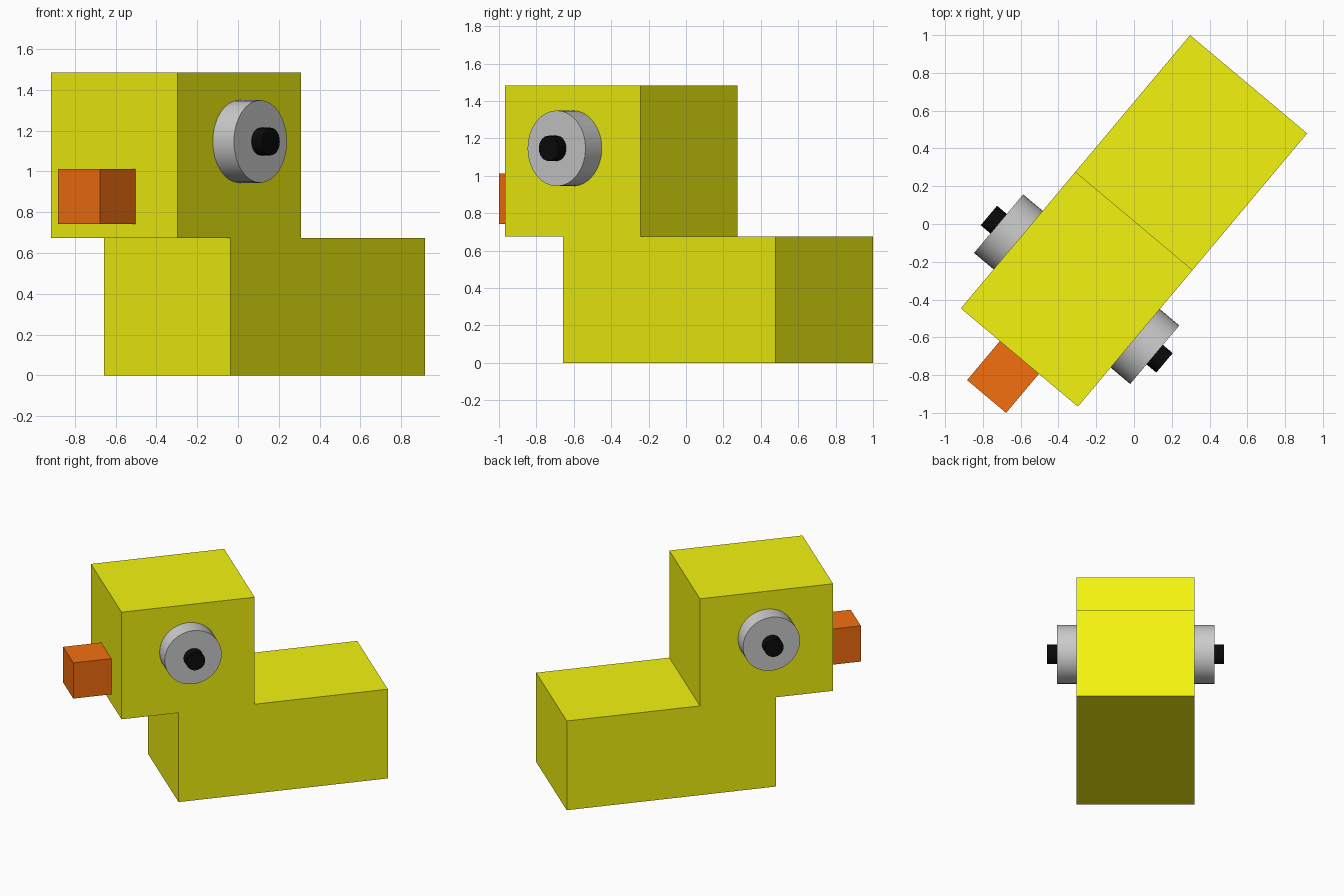
import bpy
import bmesh
import math
from mathutils import Matrix, Vector

if "Cube" in bpy.data.objects:
    bpy.data.objects.remove(bpy.data.objects["Cube"])

U = 0.06744  # one modelling unit; the toy sits on a whole-unit grid
# The toy is turned 40 degrees about z
PLACE = (Matrix.Translation((0, 0.0165, 0))
         @ Matrix.Rotation(math.radians(-40), 4, 'Z')
         @ Matrix.Scale(U, 4))


def material(name, rgb):
    mat = bpy.data.materials.new(name)
    mat.diffuse_color = (*rgb, 1)
    mat.use_nodes = True
    mat.node_tree.nodes["Principled BSDF"].inputs["Base Color"].default_value = mat.diffuse_color
    return mat


def finish(name, bm, mat=None, smooth=False):
    bm.transform(PLACE)
    bmesh.ops.recalc_face_normals(bm, faces=bm.faces)
    mesh = bpy.data.meshes.new(name)
    bm.to_mesh(mesh)
    bm.free()
    obj = bpy.data.objects.new(name, mesh)
    bpy.context.collection.objects.link(obj)
    if mat:
        mesh.materials.append(mat)
    if smooth:
        bpy.ops.object.select_all(action='DESELECT')
        obj.select_set(True)
        bpy.context.view_layer.objects.active = obj
        bpy.ops.object.shade_smooth_by_angle(angle=math.radians(30))
    return obj


def extruded(name, profile, half_width, mat):
    """Side profile (y, z) extruded across x."""
    bm = bmesh.new()
    face = bm.faces.new([bm.verts.new((-half_width, y, z)) for y, z in profile])
    out = bmesh.ops.extrude_face_region(bm, geom=[face])
    moved = [v for v in out['geom'] if isinstance(v, bmesh.types.BMVert)]
    bmesh.ops.translate(bm, verts=moved, vec=Vector((2 * half_width, 0, 0)))
    return finish(name, bm, mat)


def disc(name, radius, inner, outer, side, mat=None):
    """Round disc on the side of the head, spanning inner..outer along x."""
    bm = bmesh.new()
    turn = (Matrix.Translation((side * (inner + outer) / 2, -7, 17))
            @ Matrix.Rotation(math.pi / 2, 4, 'Y'))
    bmesh.ops.create_cone(bm, cap_ends=True, segments=32, radius1=radius,
                          radius2=radius, depth=outer - inner, matrix=turn)
    return finish(name, bm, mat, smooth=True)


yellow = material("yellow", (0.9, 0.9, 0.005))
orange = material("orange", (0.9, 0.16, 0.005))
black = material("black", (0.003, 0.003, 0.003))

# Body and overhanging head, one stepped solid
extruded("body_and_head",
         [(-8, 0), (14, 0), (14, 10), (0, 10), (0, 22), (-14, 22), (-14, 10), (-8, 10)],
         6, yellow)

# Beak
extruded("beak", [(-18, 11), (-14, 11), (-14, 15), (-18, 15)], 2, orange)

# Eyes and pupils on both sides
for label, side in (("left", -1), ("right", 1)):
    disc(f"eye_{label}", 3, 5.9, 8, side)
    disc(f"pupil_{label}", 1, 7.9, 9, side, black)
